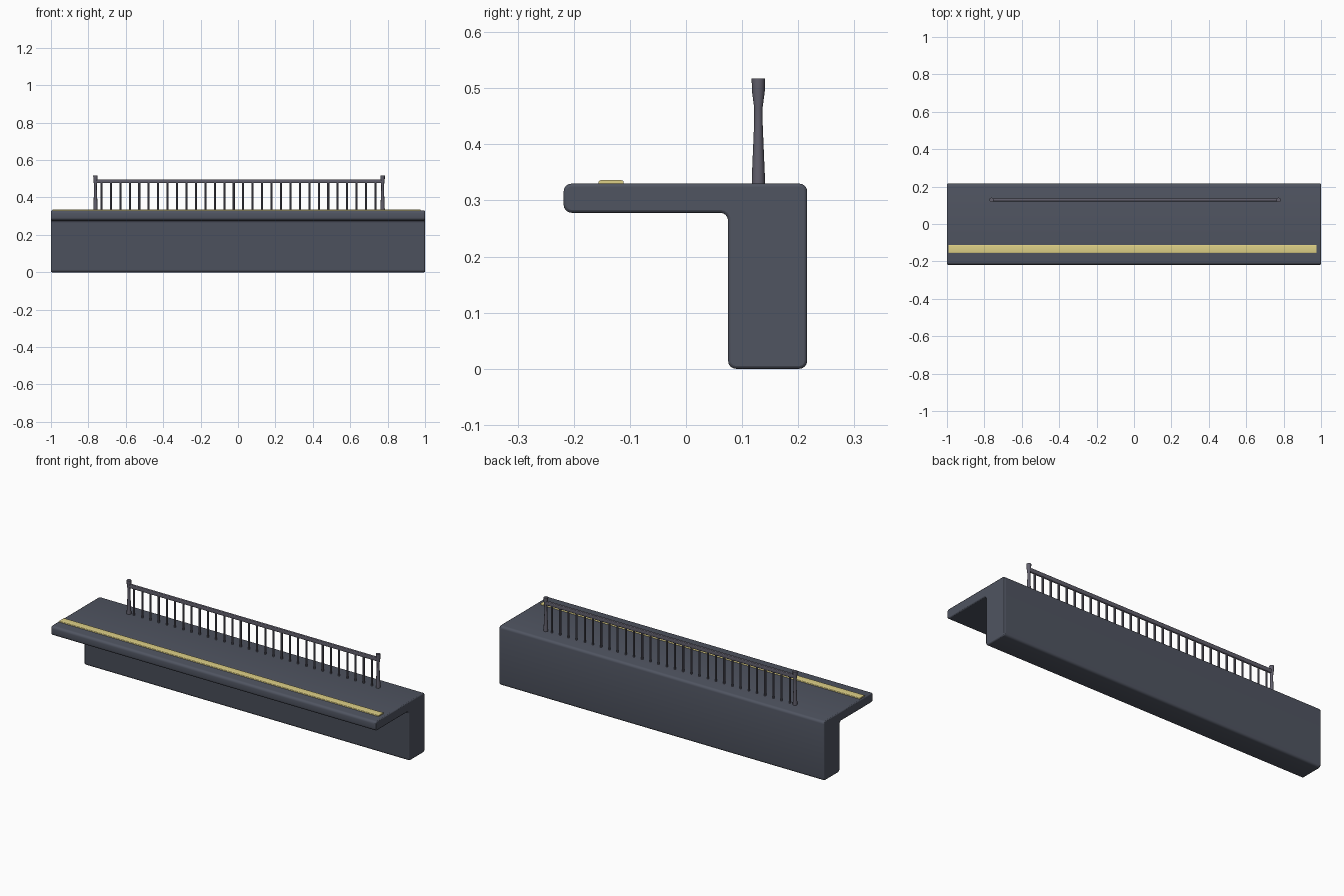
import bpy, bmesh, math

if "Cube" in bpy.data.objects:
    bpy.data.objects.remove(bpy.data.objects["Cube"])

def material(name, rgb):
    m = bpy.data.materials.new(name)
    m.diffuse_color = (*rgb, 1)
    m.use_nodes = True
    m.node_tree.nodes["Principled BSDF"].inputs["Base Color"].default_value = m.diffuse_color
    return m

SLATE = material("slate", (0.08, 0.09, 0.12))
METAL = material("railing_metal", (0.12, 0.115, 0.15))
YELLOW = material("safety_yellow", (0.73, 0.63, 0.24))

def finish(name, bm, mat, end_bevel=0):
    bmesh.ops.recalc_face_normals(bm, faces=bm.faces)
    me = bpy.data.meshes.new(name)
    bm.to_mesh(me)
    bm.free()
    ob = bpy.data.objects.new(name, me)
    bpy.context.collection.objects.link(ob)
    me.materials.append(mat)
    if end_bevel:
        b = ob.modifiers.new("end_bevel", 'BEVEL')
        b.width, b.segments, b.limit_method = end_bevel, 2, 'ANGLE'
        b.angle_limit = math.radians(40)
    bpy.ops.object.select_all(action='DESELECT')
    ob.select_set(True)
    bpy.context.view_layer.objects.active = ob
    bpy.ops.object.shade_smooth_by_angle(angle=math.radians(35))
    return ob

def extrude_x(name, profile, x0, x1, radius, mat, end_bevel=0):
    """Sweep a (y, z) profile along x, rounding its long edges."""
    bm = bmesh.new()
    face = bm.faces.new([bm.verts.new((x0, y, z)) for y, z in profile])
    ext = bmesh.ops.extrude_face_region(bm, geom=[face], use_keep_orig=True)
    for v in ext['geom']:
        if isinstance(v, bmesh.types.BMVert):
            v.co.x = x1
    bmesh.ops.recalc_face_normals(bm, faces=bm.faces)
    long_edges = [e for e in bm.edges
                  if abs(e.verts[0].co.x - e.verts[1].co.x) > 0.1]
    bmesh.ops.bevel(bm, geom=long_edges, offset=radius, segments=4,
                    profile=0.5, affect='EDGES')
    return finish(name, bm, mat, end_bevel)

def lathe(name, x, y, profile, sides, mat):
    """Turn an (r, z) profile around a vertical axis."""
    bm = bmesh.new()
    rings = [[bm.verts.new((x + r * math.cos(math.tau * i / sides),
                            y + r * math.sin(math.tau * i / sides), z))
              for i in range(sides)] for r, z in profile]
    for a, b in zip(rings, rings[1:]):
        for i in range(sides):
            j = (i + 1) % sides
            bm.faces.new((a[i], a[j], b[j], b[i]))
    bm.faces.new(rings[0])
    bm.faces.new(rings[-1])
    return finish(name, bm, mat)

# Overhanging deck and back wall in one L-shaped section
extrude_x("platform", [(0.075, 0), (0.216, 0), (0.216, 0.33), (-0.218, 0.33),
                       (-0.218, 0.278), (0.075, 0.278)],
          -1, 1, 0.014, SLATE, 0.005)

# Raised warning strip near the front edge
extrude_x("warning_strip", [(-0.156, 0.325), (-0.111, 0.325),
                            (-0.111, 0.336), (-0.156, 0.336)],
          -0.993, 0.975, 0.004, YELLOW)

# Railing: waisted end posts, top rail, evenly spaced balusters
RAIL_Y, LEFT, RIGHT = 0.129, -0.762, 0.773
POST = [(0.012, 0.32), (0.0115, 0.345), (0.0075, 0.44), (0.0075, 0.465),
        (0.0115, 0.495), (0.012, 0.517)]
for name, x in (("left_post", LEFT), ("right_post", RIGHT)):
    lathe(name, x, RAIL_Y, POST, 12, METAL)

extrude_x("top_rail", [(RAIL_Y - 0.008, 0.476), (RAIL_Y + 0.008, 0.476),
                       (RAIL_Y + 0.008, 0.497), (RAIL_Y - 0.008, 0.497)],
          LEFT, RIGHT, 0.004, METAL)

COUNT, FIRST, LAST = 30, -0.73, 0.735
for i in range(COUNT):
    x = FIRST + (LAST - FIRST) * i / (COUNT - 1)
    lathe(f"baluster_{i + 1}", x, RAIL_Y, [(0.0055, 0.32), (0.0055, 0.48)], 8, METAL)
